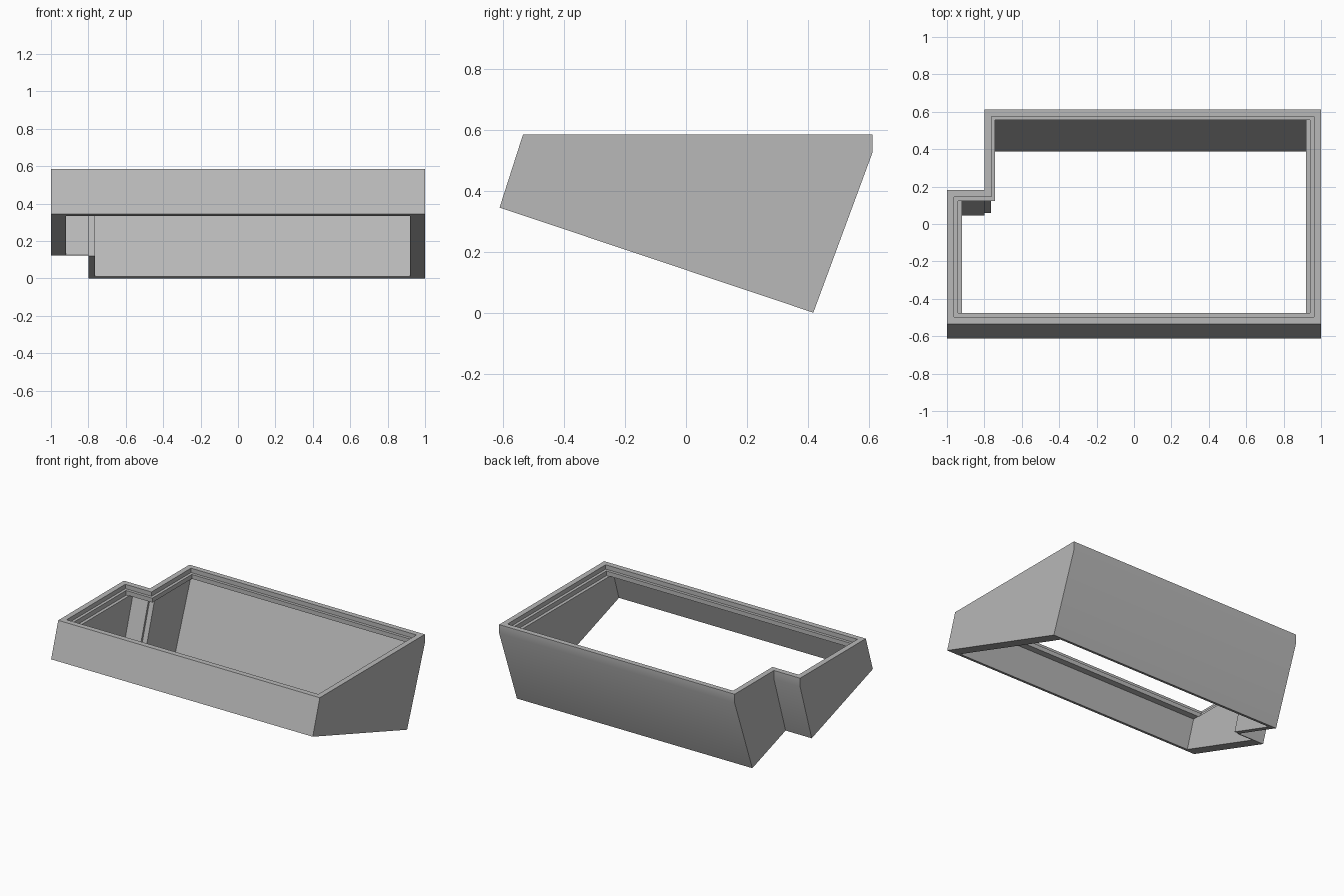
import bpy, bmesh, math
from mathutils import Vector

if "Cube" in bpy.data.objects:
    bpy.data.objects.remove(bpy.data.objects["Cube"])

TOP, LIP = 0.585, 0.525          # rim height, underside of the rim lip
FRONT_LEAN, BACK_LEAN = 0.321, 0.37

grey = bpy.data.materials.new("light grey")
grey.use_nodes = True
colour = (0.48, 0.48, 0.48, 1)
grey.diffuse_color = colour
grey.node_tree.nodes["Principled BSDF"].inputs["Base Color"].default_value = colour


def prism(name, points, offset):
    """Closed solid swept from a polygon along an offset vector."""
    bm = bmesh.new()
    face = bm.faces.new([bm.verts.new(p) for p in points])
    sweep = bmesh.ops.extrude_face_region(bm, geom=[face])
    moved = [v for v in sweep["geom"] if isinstance(v, bmesh.types.BMVert)]
    bmesh.ops.translate(bm, verts=moved, vec=Vector(offset))
    bmesh.ops.recalc_face_normals(bm, faces=bm.faces)
    mesh = bpy.data.meshes.new(name)
    bm.to_mesh(mesh)
    bm.free()
    mesh.materials.append(grey)
    obj = bpy.data.objects.new(name, mesh)
    bpy.context.collection.objects.link(obj)
    return obj


def side_prism(name, profile, x0, x1):
    return prism(name, [(x0, y, z) for y, z in profile], (x1 - x0, 0, 0))


def cavity(name, x0, x1, back_top, back_low, low=-0.1):
    """Inner hollow with leaning front and back, open through the base."""
    front = -0.521
    profile = [(front, LIP), (front - FRONT_LEAN * (LIP - low), low),
               (back_low, low), (back_top, LIP)]
    return side_prism(name, profile, x0, x1)


def opening(name, inset, z0):
    """Stepped outline of the rim, inset evenly and cut down to z0."""
    i = inset
    outline = [(-1 + i, -0.535 + i), (1 - i, -0.535 + i), (1 - i, 0.613 - i),
               (-0.8 + i, 0.613 - i), (-0.8 + i, 0.182 - i), (-1 + i, 0.182 - i)]
    return prism(name, [(x, y, z0) for x, y in outline], (0, 0, 0.3))


# Outer solid: leaning front, sloped base, leaning back with upright band
shell = side_prism("enclosure_shell", [(-0.535, TOP), (-0.612, 0.345), (0.418, 0),
                                       (0.612, LIP), (0.612, TOP)], -1, 1)

# Corner notch at the back, then the hollow, then the stepped rim opening
notch_low = 0.055 - 0.22 * 0.315
cutters = [
    side_prism("notch_cutter", [(0.182, 0.8), (0.182, LIP), (notch_low, -0.1),
                                (1, -0.1), (1, 0.8)], -1.2, -0.8),
    cavity("main_cavity_cutter", -0.765, 0.92, 0.579, 0.385 - BACK_LEAN * 0.1),
    cavity("notch_cavity_cutter", -0.92, -0.8, 0.17, notch_low - 0.012),
    cavity("post_cavity_cutter", -0.81, -0.76, 0.185, notch_low + 0.005),
    opening("rim_opening_cutter", 0.058, LIP - 0.002),
    opening("rim_rebate_cutter", 0.038, 0.555),
]
# The post strip only borders the step, so keep it clear of the thin wall
for v in cutters[3].data.vertices:
    v.co.x = max(v.co.x, -0.8)

for cutter in cutters:
    cut = shell.modifiers.new(cutter.name, "BOOLEAN")
    cut.operation, cut.solver, cut.object = "DIFFERENCE", "EXACT", cutter

# Bake the cuts and drop the helpers
bpy.context.view_layer.update()
graph = bpy.context.evaluated_depsgraph_get()
baked = bpy.data.meshes.new_from_object(shell.evaluated_get(graph))
shell.modifiers.clear()
shell.data = baked
for cutter in cutters:
    bpy.data.objects.remove(cutter)

bpy.ops.object.select_all(action="DESELECT")
shell.select_set(True)
bpy.context.view_layer.objects.active = shell
bpy.ops.object.shade_smooth_by_angle(angle=math.radians(30))
